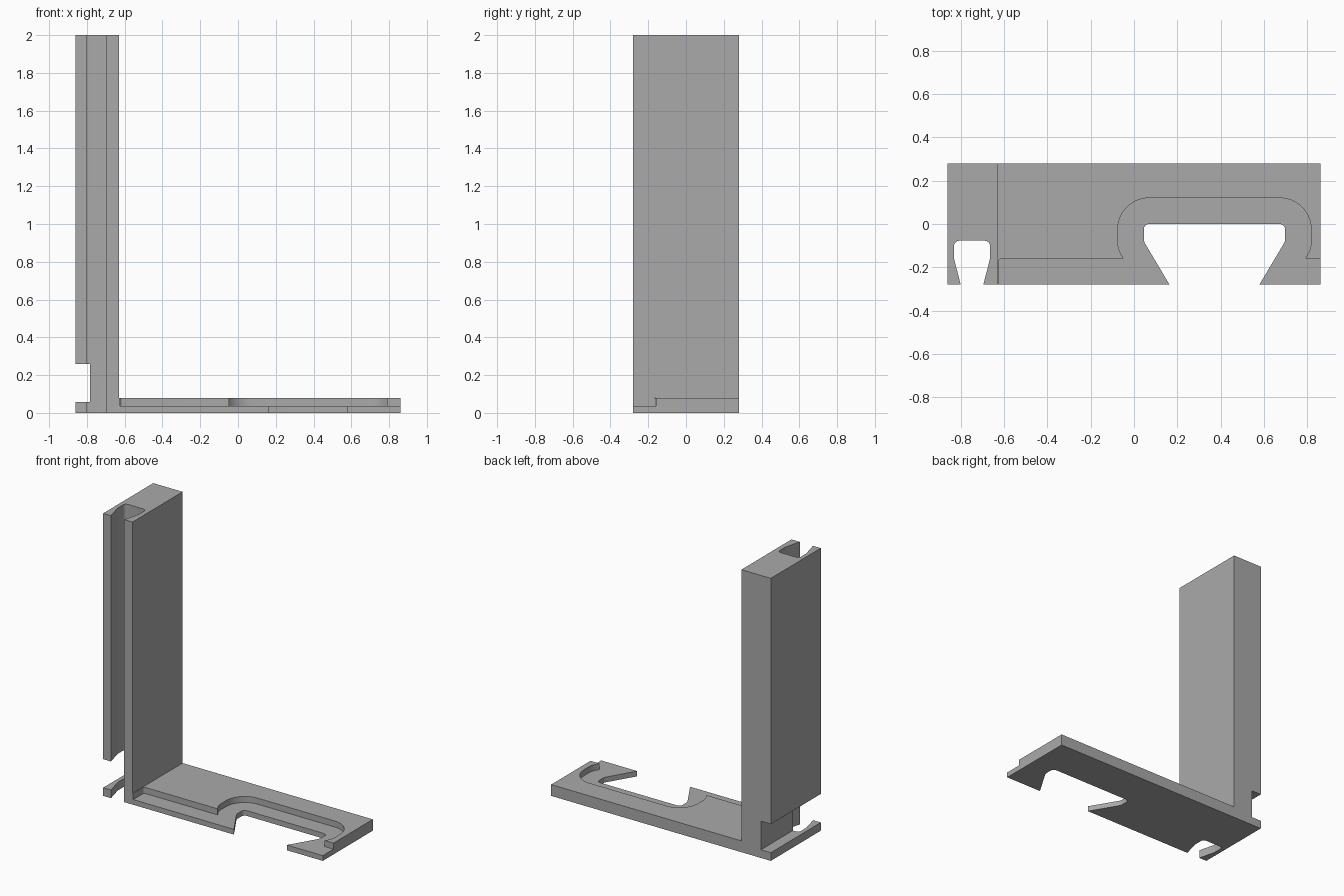
import bpy
import bmesh
from math import radians, cos, sin, tan
from mathutils import Vector

cube = bpy.data.objects.get("Cube")
if cube:
    bpy.data.objects.remove(cube, do_unlink=True)

grey = bpy.data.materials.new("plain grey")
grey.use_nodes = True
colour = (0.4, 0.4, 0.4, 1)
grey.diffuse_color = colour
grey.node_tree.nodes["Principled BSDF"].inputs["Base Color"].default_value = colour

FRONT, BACK = -0.28, 0.28
LEFT, RIGHT, POST_SIDE = 0.86, -0.86, -0.63
OUTSIDE = -0.4          # cutters reach past the front face


def arc(cx, cy, r, start, end, steps=10):
    angles = [radians(start + (end - start) * i / steps) for i in range(steps + 1)]
    return [(cx + r * cos(a), cy + r * sin(a)) for a in angles]


def fillet(point, before, after, r, steps=6):
    """Round one corner of an outline with a circular arc."""
    p = Vector(point)
    u = (Vector(before) - p).normalized()
    v = (Vector(after) - p).normalized()
    half = u.angle(v) / 2
    centre = p + (u + v).normalized() * (r / sin(half))
    a = p + u * (r / tan(half)) - centre
    b = p + v * (r / tan(half)) - centre
    return [tuple(centre + a.lerp(b, i / steps).normalized() * r) for i in range(steps + 1)]


def mirrored(half, cx):
    """Complete a symmetric outline from its +x half, listed front to back."""
    return [(cx + x, y) for x, y in half] + [(cx - x, y) for x, y in reversed(half)]


def prism(name, outline, z0, z1):
    bm = bmesh.new()
    face = bm.faces.new([bm.verts.new((x, y, z0)) for x, y in outline])
    top = bmesh.ops.extrude_face_region(bm, geom=[face])["geom"]
    bmesh.ops.translate(bm, vec=(0, 0, z1 - z0),
                        verts=[v for v in top if isinstance(v, bmesh.types.BMVert)])
    bmesh.ops.recalc_face_normals(bm, faces=bm.faces)
    mesh = bpy.data.meshes.new(name)
    bm.to_mesh(mesh)
    bm.free()
    mesh.materials.append(grey)
    obj = bpy.data.objects.new(name, mesh)
    bpy.context.collection.objects.link(obj)
    return obj


def rectangle(x0, x1, y0, y1):
    return [(x0, y0), (x1, y0), (x1, y1), (x0, y1)]


def cut(target, cutter):
    cutter.hide_render = True
    mod = target.modifiers.new("cut", "BOOLEAN")
    mod.operation = "DIFFERENCE"
    mod.solver = "EXACT"
    mod.object = cutter
    bpy.ops.object.select_all(action="DESELECT")
    bpy.context.view_layer.objects.active = target
    target.select_set(True)
    bpy.ops.object.modifier_apply(modifier=mod.name)
    bpy.data.objects.remove(cutter, do_unlink=True)


def dovetail(mouth, shoulder, depth, shoulder_r, corner_r, cx):
    """Keyhole slot: narrow mouth, slanted cheeks, rounded inner corners."""
    a, b, c = (mouth, FRONT), shoulder, (shoulder[0], depth)
    half = [(mouth, OUTSIDE), a]
    half += fillet(b, a, c, shoulder_r)
    half += fillet(c, b, (0, depth), corner_r)
    return mirrored(half, cx)


# Upright post with a full height slot in its front and a notch in its right side
post = prism("upright_post", rectangle(RIGHT, POST_SIDE, FRONT, BACK), 0, 2)
cut(post, prism("post_slot", dovetail(0.052, (0.083, -0.16), -0.077, 0.08, 0.025, -0.747), -0.1, 2.1))
cut(post, prism("post_notch", rectangle(-1, -0.783, OUTSIDE, 0.4), 0.058, 0.26))

# Base plate with a through slot
SLOT_X = 0.371
base = prism("base_plate", rectangle(POST_SIDE, LEFT, FRONT, BACK), 0, 0.08)
cut(base, prism("base_slot", dovetail(0.207, (0.326, -0.08), 0, 0.05, 0.025, SLOT_X), -0.1, 0.2))

# Stepped recess along the front, following the slot at an even distance
half = [(0.418, -0.16)] + arc(0.326, -0.08, 0.12, -31, 0, 5) + arc(0.301, -0.025, 0.145, 0, 90, 14)
edge = (-0.625, -0.16)
start = (edge[0], OUTSIDE)
recess = [(1, OUTSIDE), (1, -0.16)] + mirrored(half, SLOT_X)
recess += fillet(edge, (0, -0.16), start, 0.015) + [start]
cut(base, prism("base_recess", recess, 0.037, 0.2))

# Smooth the curved walls, keep hard edges
for obj in (post, base):
    bpy.ops.object.select_all(action="DESELECT")
    bpy.context.view_layer.objects.active = obj
    obj.select_set(True)
    bpy.ops.object.shade_smooth_by_angle(angle=radians(25))
